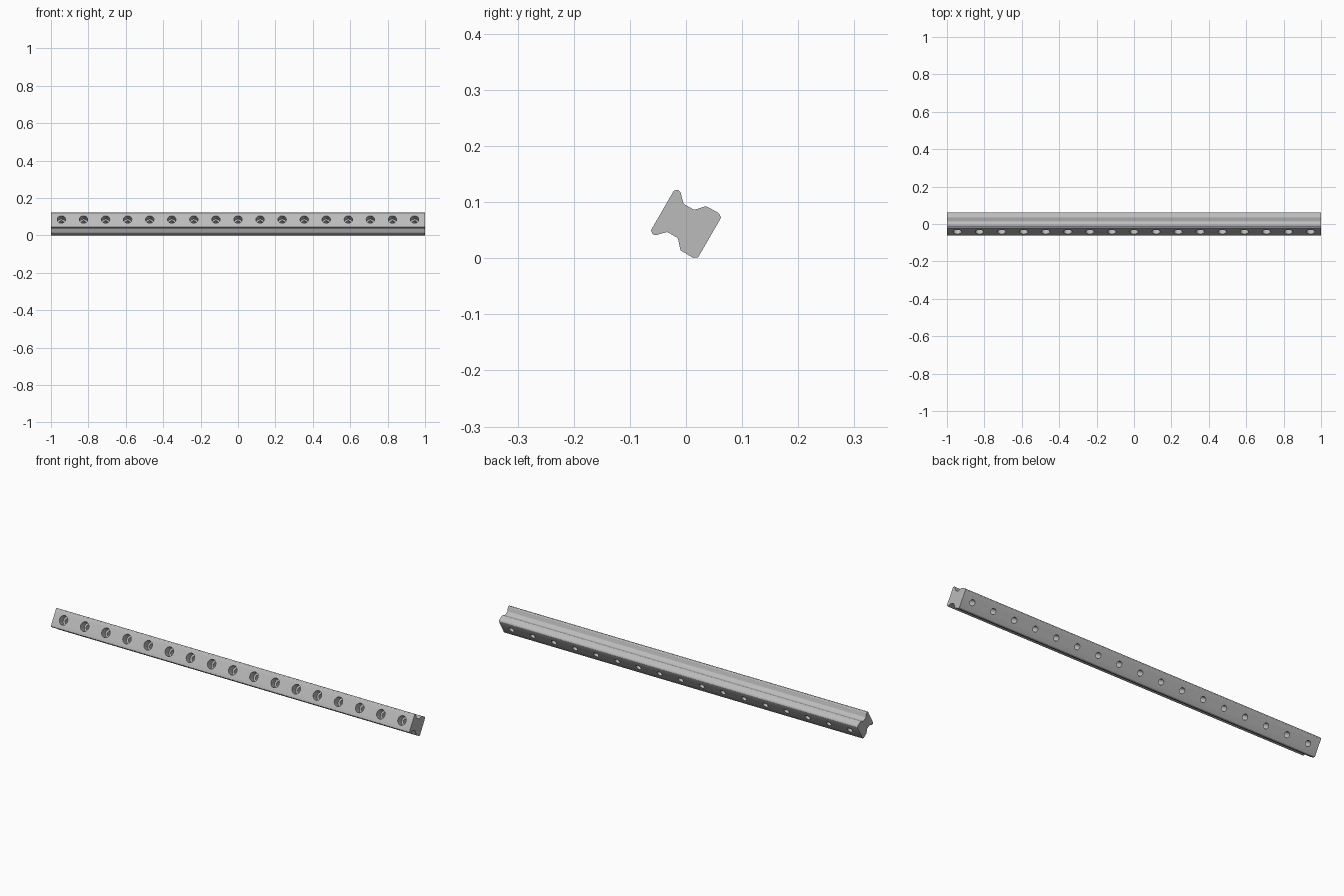
import bpy, bmesh, math
from mathutils import Matrix, Vector

if "Cube" in bpy.data.objects:
    bpy.data.objects.remove(bpy.data.objects["Cube"])

LENGTH = 2.0
HOLES = 17
PITCH = 0.118
TOP = 0.0485
TILT = Matrix.Translation((0, 0, 0.061)) @ Matrix.Rotation(math.radians(60), 4, 'X')

steel = bpy.data.materials.new("grey steel")
steel.use_nodes = True
GREY = (0.5, 0.5, 0.5, 1)
steel.diffuse_color = GREY
steel.node_tree.nodes["Principled BSDF"].inputs["Base Color"].default_value = GREY


def make_object(name, bm):
    """Tilt the mesh into place and link it."""
    bmesh.ops.recalc_face_normals(bm, faces=bm.faces)
    bm.transform(TILT)
    mesh = bpy.data.meshes.new(name)
    bm.to_mesh(mesh)
    bm.free()
    mesh.materials.append(steel)
    obj = bpy.data.objects.new(name, mesh)
    bpy.context.collection.objects.link(obj)
    return obj


# Rail: mirrored half profile extruded along x, long edges softened
half = [(0.041, TOP), (0.0458, 0.042), (0.0435, 0.036), (0.029, 0.0218),
        (0.029, 0.0), (0.0455, -0.015), (0.046, -0.041), (0.041, -TOP)]
profile = half + [(-y, z) for y, z in reversed(half)]
bm = bmesh.new()
face = bm.faces.new([bm.verts.new((-LENGTH / 2, y, z)) for y, z in profile])
side = bmesh.ops.extrude_face_region(bm, geom=[face])
bmesh.ops.translate(bm, vec=(LENGTH, 0, 0),
                    verts=[v for v in side["geom"] if isinstance(v, bmesh.types.BMVert)])
long_edges = [e for e in bm.edges if abs(e.verts[0].co.x - e.verts[1].co.x) > 1]
bmesh.ops.bevel(bm, geom=long_edges, offset=0.0015, segments=2, profile=0.5,
                affect='EDGES', clamp_overlap=True)
rail = make_object("rail", bm)

# Counterbored bolt holes: stepped cutters, radius and height from top to bottom
steps = [(0.0225, 0.07), (0.0225, TOP - 0.036), (0.0135, TOP - 0.036), (0.0135, -0.07)]
SIDES = 32
bm = bmesh.new()
for i in range(HOLES):
    x = (i - (HOLES - 1) / 2) * PITCH
    rings = []
    for radius, z in steps:
        angles = [2 * math.pi * k / SIDES for k in range(SIDES)]
        rings.append([bm.verts.new((x + radius * math.cos(a), radius * math.sin(a), z))
                      for a in angles])
    for upper, lower in zip(rings, rings[1:]):
        for k in range(SIDES):
            j = (k + 1) % SIDES
            bm.faces.new((upper[k], upper[j], lower[j], lower[k]))
    bm.faces.new(rings[0])
    bm.faces.new(rings[-1])
cutter = make_object("bolt_hole_cutter", bm)
cutter.hide_render = True

cut = rail.modifiers.new("bolt_holes", 'BOOLEAN')
cut.operation = 'DIFFERENCE'
cut.solver = 'EXACT'
cut.object = cutter

bpy.ops.object.select_all(action='DESELECT')
rail.select_set(True)
bpy.context.view_layer.objects.active = rail
bpy.ops.object.modifier_apply(modifier=cut.name)
bpy.data.objects.remove(cutter)
bpy.ops.object.shade_smooth_by_angle(angle=math.radians(30))
